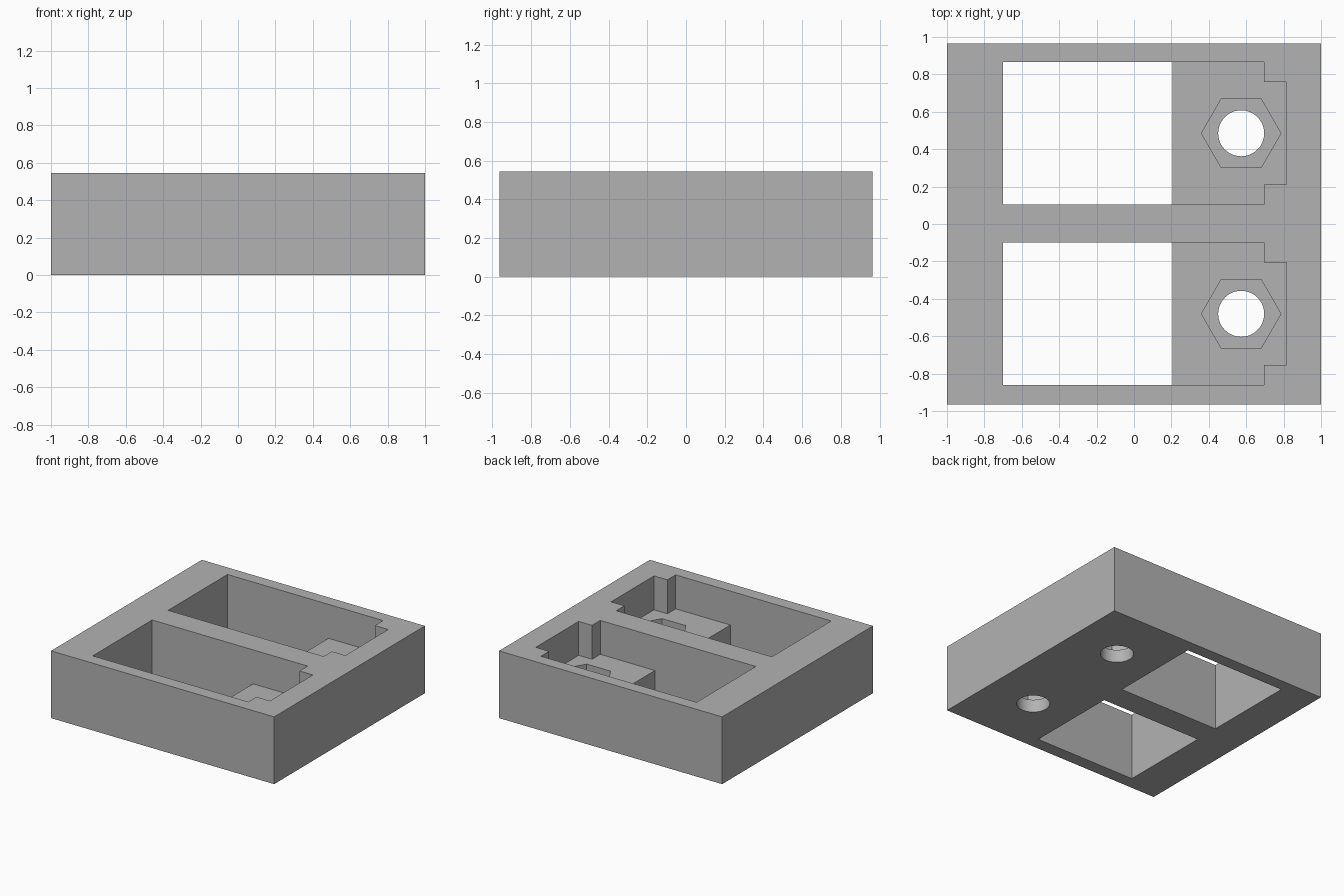
import bpy, bmesh, math

if "Cube" in bpy.data.objects:
    bpy.data.objects.remove(bpy.data.objects["Cube"], do_unlink=True)

HEIGHT, SHELF, NUT_FLOOR = 0.545, 0.27, 0.105
HALF_X, HALF_Y = 1.0, 0.965
BOLT_X = 0.573

grey = bpy.data.materials.new("plain grey")
grey.use_nodes = True
colour = (0.45, 0.45, 0.45, 1)
grey.diffuse_color = colour
grey.node_tree.nodes["Principled BSDF"].inputs["Base Color"].default_value = colour


def prism(name, outline, z0, z1):
    """Extrude a flat outline between two heights."""
    bm = bmesh.new()
    base = bm.faces.new([bm.verts.new((x, y, z0)) for x, y in outline])
    top = bmesh.ops.extrude_face_region(bm, geom=[base])["geom"]
    verts = [v for v in top if isinstance(v, bmesh.types.BMVert)]
    bmesh.ops.translate(bm, verts=verts, vec=(0, 0, z1 - z0))
    bmesh.ops.recalc_face_normals(bm, faces=bm.faces)
    mesh = bpy.data.meshes.new(name)
    bm.to_mesh(mesh)
    bm.free()
    mesh.materials.append(grey)
    obj = bpy.data.objects.new(name, mesh)
    bpy.context.collection.objects.link(obj)
    return obj


def rect(x0, x1, y0, y1):
    return [(x0, y0), (x1, y0), (x1, y1), (x0, y1)]


def ring(cx, cy, r, n):
    return [(cx + r * math.cos(math.tau * i / n), cy + r * math.sin(math.tau * i / n))
            for i in range(n)]


def cut(target, cutter):
    """Subtract the cutter, then discard it."""
    cutter.hide_render = True
    bpy.context.view_layer.objects.active = target
    mod = target.modifiers.new("cut", "BOOLEAN")
    mod.operation, mod.solver, mod.object = "DIFFERENCE", "EXACT", cutter
    bpy.ops.object.modifier_apply(modifier=mod.name)
    bpy.data.objects.remove(cutter, do_unlink=True)


# Solid block
block = prism("double_pocket_block", rect(-HALF_X, HALF_X, -HALF_Y, HALF_Y), 0, HEIGHT)

# Two identical pockets, each with a window, shelf, nut recess and bolt hole
for cy in (0.485, -0.48):
    half, slot = 0.38, 0.275
    pocket = [(-0.7, cy - half), (0.695, cy - half), (0.695, cy - slot), (0.815, cy - slot),
              (0.815, cy + slot), (0.695, cy + slot), (0.695, cy + half), (-0.7, cy + half)]
    cut(block, prism("pocket_cutter", pocket, SHELF, HEIGHT + 0.1))
    cut(block, prism("window_cutter", rect(-0.7, 0.205, cy - half, cy + half), -0.1, SHELF + 0.1))
    cut(block, prism("nut_cutter", ring(BOLT_X, cy, 0.2125, 6), NUT_FLOOR, SHELF + 0.1))
    cut(block, prism("bolt_cutter", ring(BOLT_X, cy, 0.123, 48), -0.1, SHELF))

# Smooth bolt holes, crisp edges elsewhere
bpy.ops.object.select_all(action="DESELECT")
block.select_set(True)
bpy.context.view_layer.objects.active = block
bpy.ops.object.shade_smooth_by_angle(angle=math.radians(30))
